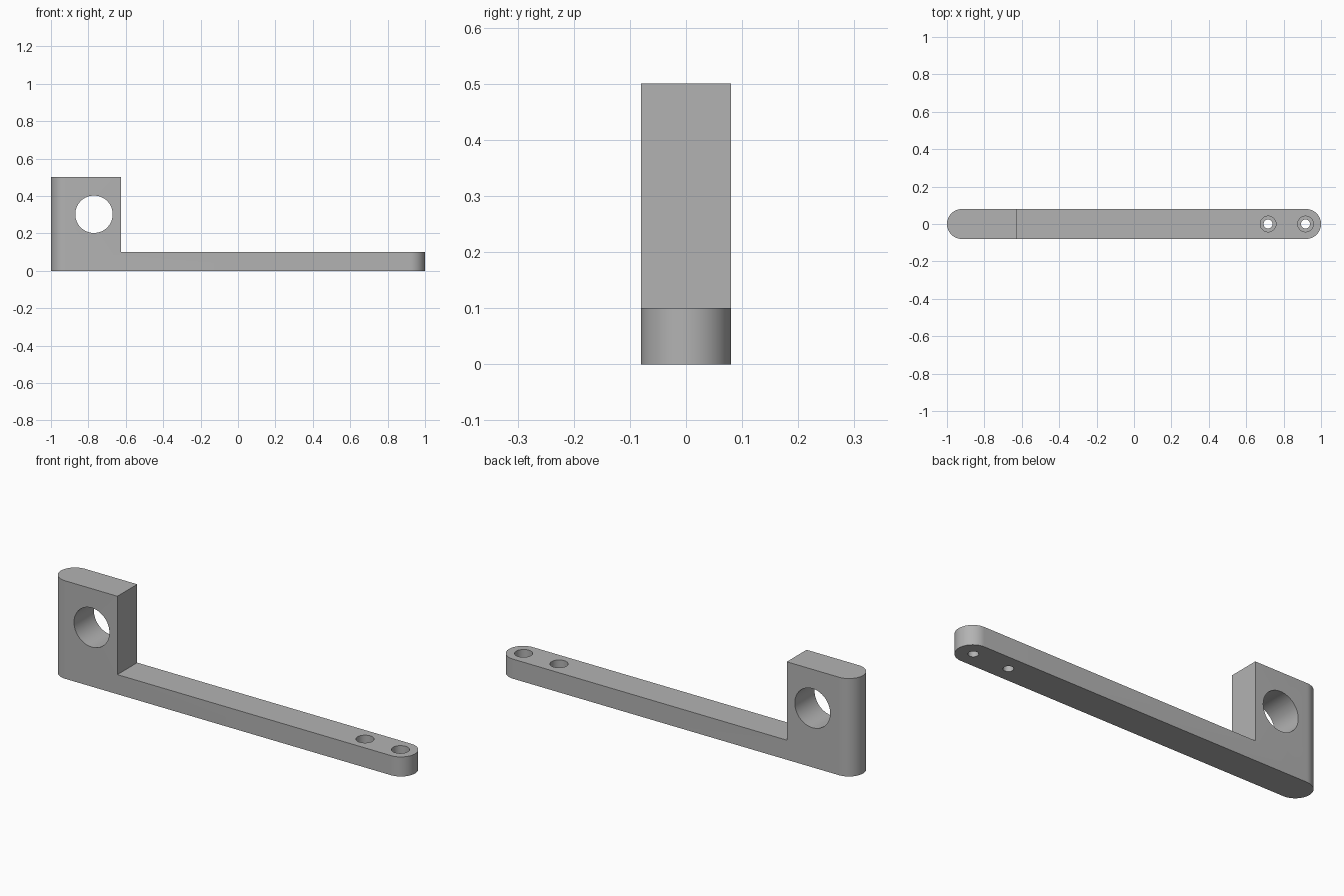
import bpy, bmesh, math
from mathutils import Matrix, Vector

cube = bpy.data.objects.get("Cube")
if cube:
    bpy.data.objects.remove(cube, do_unlink=True)

HALF_W = 0.08
END_X = 1 - HALF_W
BLOCK_EDGE, BLOCK_TOP, ARM_TOP = -0.625, 0.5, 0.1

grey = bpy.data.materials.new("plain grey")
grey.use_nodes = True
grey.diffuse_color = (0.45, 0.45, 0.45, 1)
grey.node_tree.nodes["Principled BSDF"].inputs["Base Color"].default_value = grey.diffuse_color


def make_object(name, bm):
    bmesh.ops.recalc_face_normals(bm, faces=bm.faces)
    mesh = bpy.data.meshes.new(name)
    bm.to_mesh(mesh)
    bm.free()
    mesh.materials.append(grey)
    obj = bpy.data.objects.new(name, mesh)
    bpy.context.collection.objects.link(obj)
    return obj


def cylinder(name, radius, depth, centre, axis="Z"):
    bm = bmesh.new()
    turn = Matrix.Rotation(math.pi / 2, 4, "X") if axis == "Y" else Matrix()
    bmesh.ops.create_cone(bm, cap_ends=True, segments=64, radius1=radius, radius2=radius,
                          depth=depth, matrix=Matrix.Translation(centre) @ turn)
    return make_object(name, bm)


def box(name, low, high):
    low, high = Vector(low), Vector(high)
    bm = bmesh.new()
    bmesh.ops.create_cube(bm, size=1, matrix=Matrix.Translation((low + high) / 2)
                          @ Matrix.Diagonal((*(high - low), 1)))
    return make_object(name, bm)


def cut(target, cutter):
    mod = target.modifiers.new("cut", "BOOLEAN")
    mod.operation, mod.solver, mod.object = "DIFFERENCE", "EXACT", cutter
    bpy.context.view_layer.objects.active = target
    bpy.ops.object.modifier_apply(modifier=mod.name)
    bpy.data.objects.remove(cutter, do_unlink=True)


# Round-ended bar, extruded to the full block height
bm = bmesh.new()
steps = 32
outline = []
for side, start in ((1, -math.pi / 2), (-1, math.pi / 2)):
    for i in range(steps + 1):
        a = start + math.pi * i / steps
        outline.append(bm.verts.new((side * END_X + HALF_W * math.cos(a), HALF_W * math.sin(a), 0)))
base = bm.faces.new(outline)
sides = bmesh.ops.extrude_face_region(bm, geom=[base])["geom"]
bmesh.ops.translate(bm, vec=(0, 0, BLOCK_TOP), verts=[v for v in sides if isinstance(v, bmesh.types.BMVert)])
bracket = make_object("bracket_arm", bm)

# Step down from the clamp block to the thin arm
cut(bracket, box("step_cutter", (BLOCK_EDGE, -0.2, ARM_TOP), (1.2, 0.2, 0.7)))

# Large cross hole through the block
cut(bracket, cylinder("rod_hole_cutter", 0.1, 0.4, (-0.77, 0, 0.302), "Y"))

# Counterbored screw holes near the arm tip
for x in (0.717, 0.917):
    cut(bracket, cylinder("screw_hole_cutter", 0.024, 0.4, (x, 0, 0.05)))
    cut(bracket, cylinder("counterbore_cutter", 0.042, 0.12, (x, 0, ARM_TOP)))

# Smooth curved walls, crisp edges
bpy.ops.object.select_all(action="DESELECT")
bracket.select_set(True)
bpy.context.view_layer.objects.active = bracket
bpy.ops.object.shade_smooth_by_angle(angle=math.radians(30))
